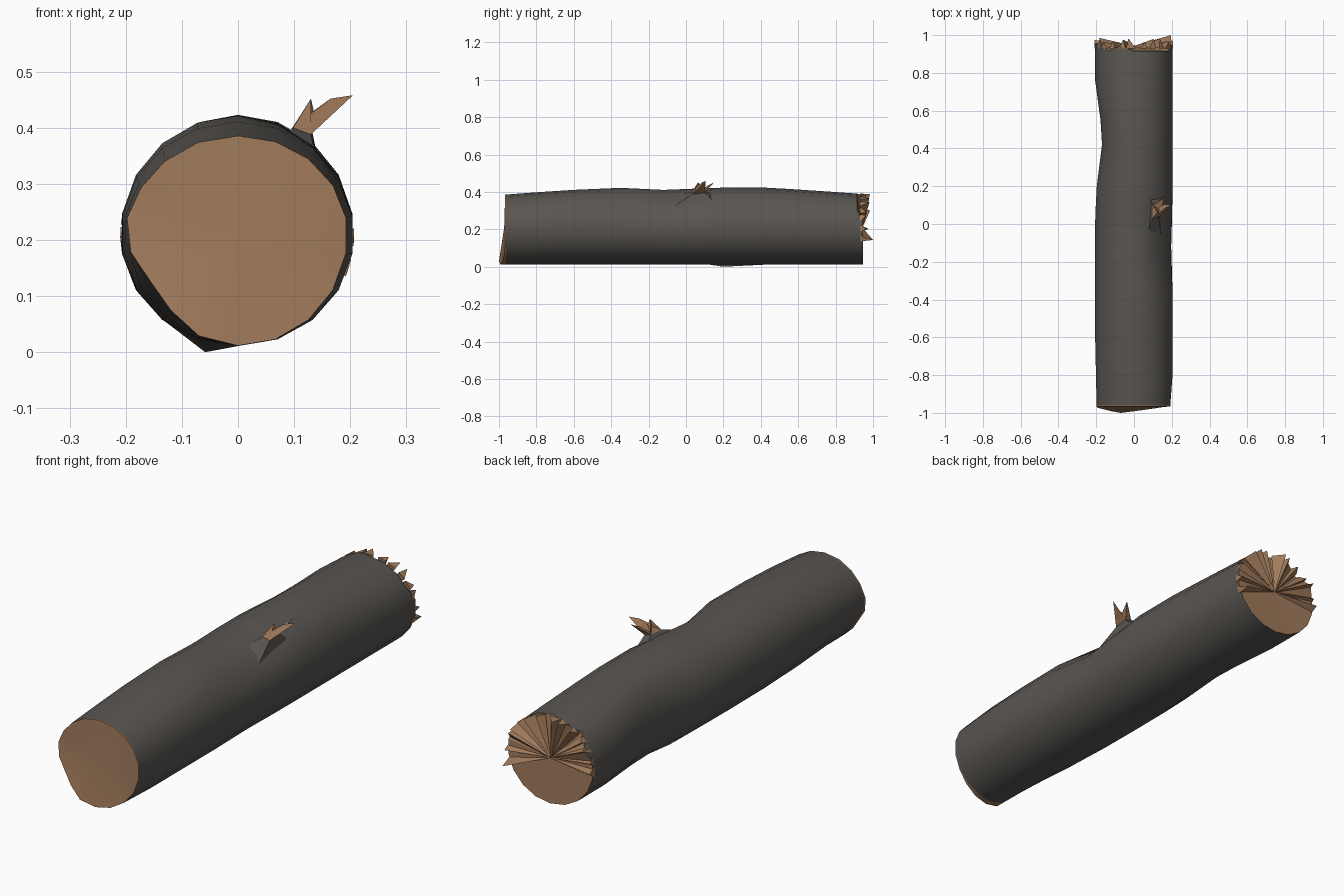
import bpy, math, random

if "Cube" in bpy.data.objects:
    bpy.data.objects.remove(bpy.data.objects["Cube"])
random.seed(4)
N = 18
CZ = 0.21


def material(name, col):
    m = bpy.data.materials.new(name)
    m.diffuse_color = (*col, 1)
    m.use_nodes = True
    m.node_tree.nodes["Principled BSDF"].inputs["Base Color"].default_value = m.diffuse_color
    return m


BARK = material("grey bark", (0.10, 0.092, 0.083))
WOOD = material("bare wood", (0.35, 0.195, 0.105))


def make(name, verts, faces, mat, smooth=None):
    me = bpy.data.meshes.new(name)
    me.from_pydata(verts, [], faces)
    me.materials.append(mat)
    ob = bpy.data.objects.new(name, me)
    bpy.context.collection.objects.link(ob)
    bpy.ops.object.select_all(action='DESELECT')
    ob.select_set(True)
    bpy.context.view_layer.objects.active = ob
    bpy.ops.object.mode_set(mode='EDIT')
    bpy.ops.mesh.select_all(action='SELECT')
    bpy.ops.mesh.normals_make_consistent(inside=False)
    bpy.ops.object.mode_set(mode='OBJECT')
    if smooth:
        bpy.ops.object.shade_smooth_by_angle(angle=math.radians(smooth))
    return ob


# local dents: angle (deg), angular width, y, length, depth
DENTS = [(215, 28, -0.96, 0.35, 0.03), (45, 25, -0.12, 0.16, 0.028),
         (150, 30, -0.96, 0.2, 0.01)]


def point(y, left, right, top, deg):
    a = math.radians(deg)
    c, s = math.cos(a), math.sin(a)
    k = 1.0
    for da, wa, dy, wy, depth in DENTS:
        d = (deg - da + 180) % 360 - 180
        k -= depth / 0.2 * math.exp(-(d / wa) ** 2 - ((y - dy) / wy) ** 2)
    x = c * (right if c > 0 else left) * k
    z = CZ + s * ((top - CZ) if s > 0 else 0.199) * k
    return (x, y, z)


# trunk outline: y, left, right, top
RINGS = [(-0.962, .21, .195, .386), (-0.8, .21, .207, .398), (-0.6, .21, .207, .411),
         (-0.35, .21, .207, .422), (-0.12, .21, .2, .412), (0.05, .208, .205, .418),
         (0.2, .2, .207, .423), (0.42, .172, .207, .423), (0.55, .18, .207, .416),
         (0.76, .209, .207, .402), (0.945, .21, .207, .391)]
angles = [90 + 360 / N * i for i in range(N)]
verts = [point(*r, a) for r in RINGS for a in angles]

# broken upper half of the back rim, and a low knot underneath
last = (len(RINGS) - 1) * N
for i, a in enumerate(angles):
    if math.sin(math.radians(a + 15)) > 0:
        x, y, z = verts[last + i]
        verts[last + i] = (x, y + random.choice((-0.03, 0.0, 0.02)), z)
x, y, z = verts[6 * N + 8]
verts[6 * N + 8] = (x + 0.01, y, 0.0)

faces = []
for r in range(len(RINGS) - 1):
    for i in range(N):
        j = (i + 1) % N
        faces.append((r * N + i, r * N + j, (r + 1) * N + j, (r + 1) * N + i))
make("bark_trunk", verts, faces, BARK, 40)

# front cut: slanted wood standing proud at the lower left
rim = verts[:N]
out = []
for (x, y, z), a in zip(rim, angles):
    d = (a - 250 + 180) % 360 - 180
    out.append((x, y - 0.005 - 0.033 * max(0, 1 - abs(d) / 75), z))
cap = rim + out + [(0, -0.972, CZ)]
cf = []
for i in range(N):
    j = (i + 1) % N
    cf += [(i, j, N + j, N + i), (N + i, N + j, 2 * N)]
make("front_cut", cap, cf, WOOD, 30)

# back break: shallow cone of wood
back = verts[last:]
make("back_break", back + [(0, 0.94, CZ)],
     [(i, (i + 1) % N, N) for i in range(N)], WOOD)

# radial splinters over the upper half of the break
sv, sf = [], []
deg = -22
while deg < 185:
    w = random.uniform(9, 15)
    tip = 1.0 if 145 < deg < 160 else random.uniform(0.955, 0.985)
    b = len(sv)
    end = RINGS[-1][1:]
    sv += [(0, 0.942, CZ), point(0.93, *end, deg), point(0.93, *end, deg + w),
           point(tip, *end, deg + w * random.uniform(0.0, 0.9))]
    sf += [(b, b + 1, b + 3), (b, b + 3, b + 2), (b + 1, b + 2, b + 3), (b, b + 2, b + 1)]
    deg += w + random.uniform(1, 7)
sv[3] = (sv[3][0], 0.985, sv[3][2])
# force the longest splinter to the full length
k = max(range(3, len(sv), 4), key=lambda i: sv[i][1])
sv[k] = (sv[k][0], 1.0, sv[k][2])
make("back_splinters", sv, sf, WOOD)

# branch stub: torn bark collar
base = [(.07, -.06, .375), (.145, -.075, .315), (.142, .155, .345), (.08, .165, .375)]
top = [(.098, .03, .400), (.13, .035, .388), (.132, .10, .395), (.1, .10, .405)]
make("branch_collar", base + top,
     [(i, (i + 1) % 4, 4 + (i + 1) % 4, 4 + i) for i in range(4)] + [(4, 5, 6, 7)], BARK)

# branch stub: broken wood slivers
tips = [((.205, .105, .458), (.165, .085, .452)), ((.13, .065, .452), (.135, .075, .43)),
        ((.165, .15, .452), (.15, .125, .43))]
for n, (tip, mid) in enumerate(tips):
    r = [(0, 1, 2), (0, 1, 3), (1, 2, 3)][n]
    p = [top[i] for i in r] + [mid, tip]
    make(f"branch_sliver_{n + 1}", p,
         [(0, 1, 2), (0, 1, 4), (1, 2, 4), (2, 3, 4), (0, 3, 2), (0, 4, 3)], WOOD)
